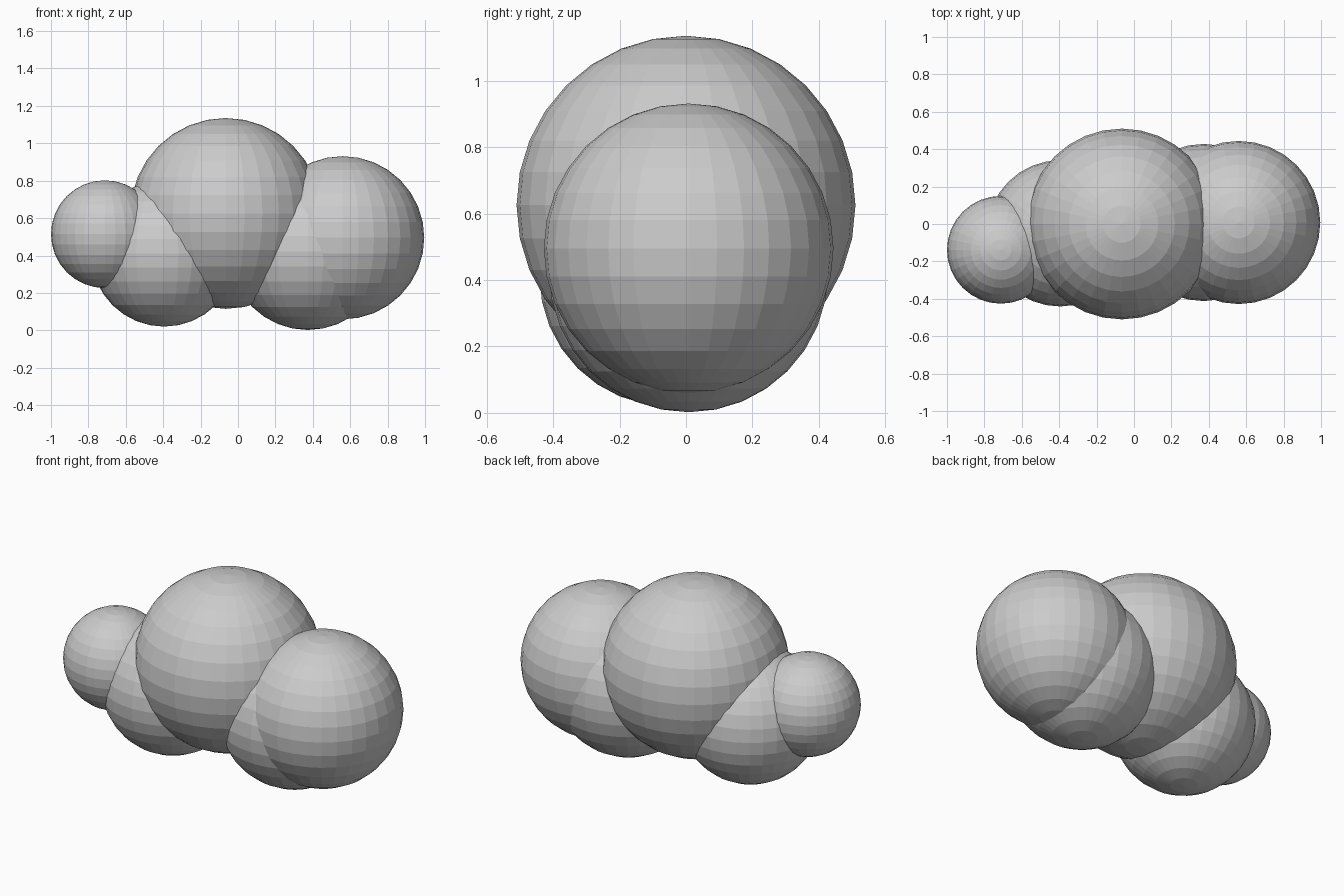
import bpy

if "Cube" in bpy.data.objects:
    bpy.data.objects.remove(bpy.data.objects["Cube"])

# Overlapping flat-shaded puffs: name, centre, radius
PUFFS = [
    ("centre_puff", (-0.065, 0.0, 0.625), 0.51),
    ("right_puff", (0.56, 0.008, 0.495), 0.436),
    ("lower_right_puff", (0.373, 0.008, 0.422), 0.42),
    ("lower_left_puff", (-0.395, -0.05, 0.411), 0.391),
    ("left_puff", (-0.712, -0.138, 0.514), 0.288),
]


def add_puff(name, centre, radius):
    bpy.ops.mesh.primitive_uv_sphere_add(
        segments=32, ring_count=16, radius=radius, location=centre)
    bpy.context.object.name = name


for puff in PUFFS:
    add_puff(*puff)
